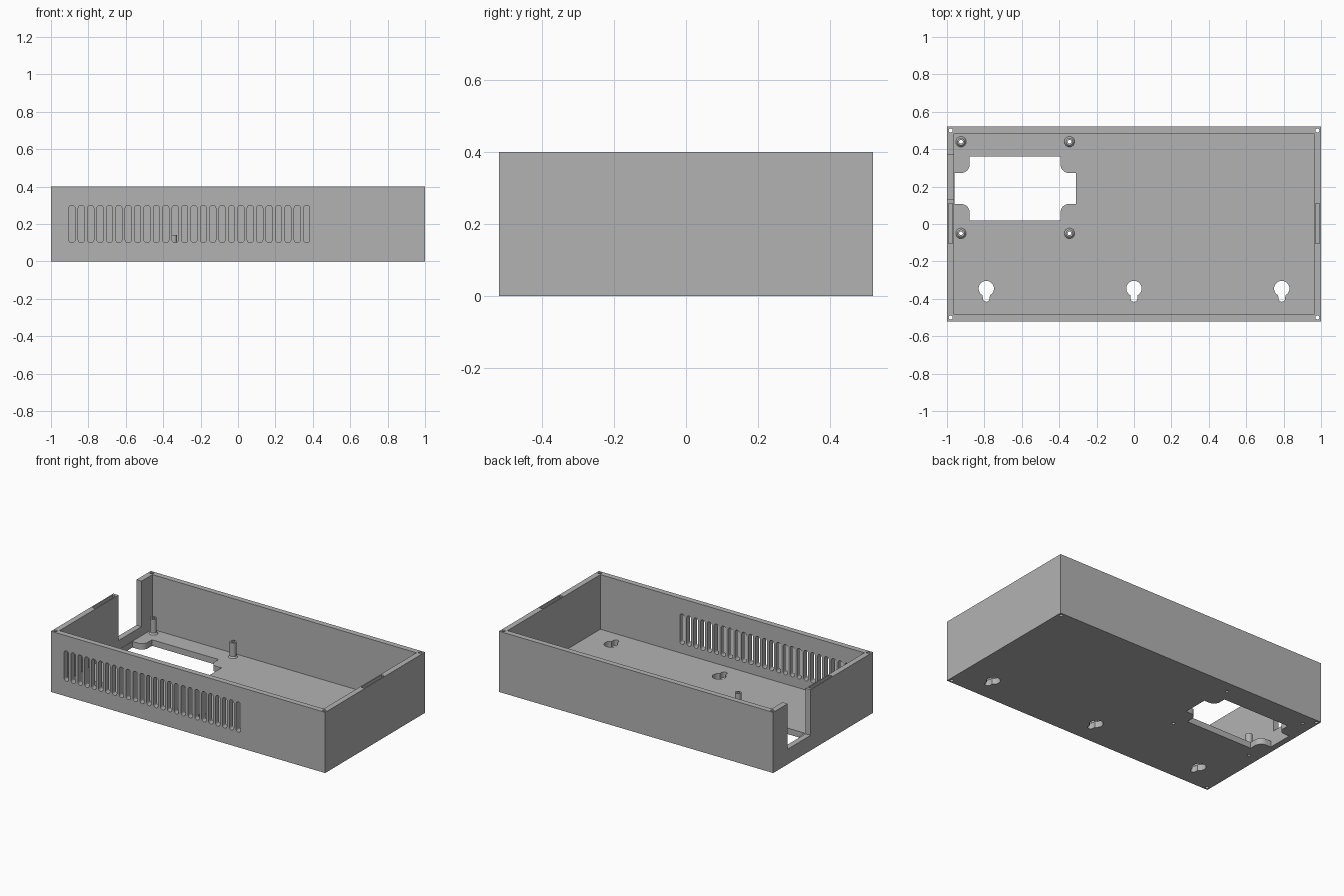
import bpy, bmesh
from math import sin, cos, pi, radians

cube = bpy.data.objects.get("Cube")
if cube:
    bpy.data.objects.remove(cube, do_unlink=True)

W, D, H = 1.0, 0.52, 0.4      # half width, half depth, height
WALL, FLOOR = 0.037, 0.04

grey = bpy.data.materials.new("plain grey")
grey.use_nodes = True
grey.diffuse_color = (0.45, 0.45, 0.45, 1)
grey.node_tree.nodes["Principled BSDF"].inputs["Base Color"].default_value = (0.45, 0.45, 0.45, 1)


def arc(cx, cy, r, a0, a1, n):
    angles = [radians(a0 + (a1 - a0) * i / n) for i in range(n + 1)]
    return [(cx + r * cos(a), cy + r * sin(a)) for a in angles]


def circle(cx, cy, r, n=24):
    return arc(cx, cy, r, 0, 360, n)[:-1]


def rect(x0, x1, y0, y1):
    return [(x0, y0), (x1, y0), (x1, y1), (x0, y1)]


def make(name, bm):
    bmesh.ops.recalc_face_normals(bm, faces=bm.faces)
    mesh = bpy.data.meshes.new(name)
    bm.to_mesh(mesh)
    bm.free()
    mesh.materials.append(grey)
    obj = bpy.data.objects.new(name, mesh)
    bpy.context.collection.objects.link(obj)
    return obj


def prisms(name, outlines, lo, hi, axis="Z"):
    """Extrude each outline from lo to hi along an axis."""
    place = {"X": lambda u, v, w: (w, u, v),
             "Y": lambda u, v, w: (u, w, v),
             "Z": lambda u, v, w: (u, v, w)}[axis]
    bm = bmesh.new()
    for pts in outlines:
        a = [bm.verts.new(place(u, v, lo)) for u, v in pts]
        b = [bm.verts.new(place(u, v, hi)) for u, v in pts]
        bm.faces.new(a)
        bm.faces.new(b)
        for i in range(len(a)):
            j = (i + 1) % len(a)
            bm.faces.new((a[i], a[j], b[j], b[i]))
    return make(name, bm)


def cut(target, outlines, lo, hi, axis="Z"):
    cutter = prisms("cutter", outlines, lo, hi, axis)
    cutter.hide_render = True
    mod = target.modifiers.new("cut", "BOOLEAN")
    mod.operation, mod.solver, mod.object = "DIFFERENCE", "EXACT", cutter
    bpy.context.view_layer.objects.active = target
    bpy.ops.object.modifier_apply(modifier=mod.name)
    bpy.data.objects.remove(cutter, do_unlink=True)


# Open tray
case = prisms("case_tray", [rect(-W, W, -D, D)], 0, H)
cut(case, [rect(-W + WALL, W - WALL, -D + WALL, D - WALL)], FLOOR, H + 0.1)

# Row of rounded ventilation slots in the front wall
r = 0.0165
vents = []
for i in range(26):
    x = -0.888 + 0.0502 * i
    vents.append(arc(x, 0.3 - r, r, 0, 180, 10) + arc(x, 0.1 + r, r, 180, 360, 10))
cut(case, vents, -D - 0.1, -D + WALL + 0.03, "Y")

# Cable notch in the right end wall
cut(case, [rect(0.13, 0.37, 0.1, H + 0.1)], -W - 0.1, -W + WALL + 0.03, "X")

# Cross-shaped floor opening with rounded tabs, mirrored from one quarter
a, b, c, d, r = 0.325, 0.083, 0.243, 0.17, 0.045
quarter = [(a, b)] + arc(c + r, b + r, r, 270, 180, 8) + [(c, d)]
opening = []
for sx, sy in ((1, 1), (-1, 1), (-1, -1), (1, -1)):
    part = [(-0.636 + sx * x, 0.19 + sy * y) for x, y in quarter]
    opening += part if sx * sy > 0 else part[::-1]
cut(case, [opening], -0.1, FLOOR + 0.02)

# Keyhole hangers in the floor
keyholes = [arc(x, -0.345, 0.041, -62, 242, 24) + arc(x, -0.398, 0.018, 180, 360, 10)
            for x in (-0.79, 0, 0.79)]
cut(case, keyholes, -0.1, FLOOR + 0.02)

# Screw holes through the four corners and under the posts
cut(case, [circle(sx * 0.98, sy * 0.5, 0.011, 16) for sx in (-1, 1) for sy in (-1, 1)],
    -0.1, H + 0.1)
posts = [(x, y) for x in (-0.925, -0.345) for y in (-0.05, 0.44)]
cut(case, [circle(x, y, 0.01) for x, y in posts], -0.1, FLOOR + 0.02)

# Latch grooves in the tops of the end walls
grooves = [rect(min(s * 0.97, s * 0.992), max(s * 0.97, s * 0.992), -0.105, 0.11) for s in (-1, 1)]
cut(case, grooves, H - 0.03, H + 0.1)

# Hollow mounting posts with flared feet
profile = [(0.01, FLOOR), (0.028, FLOOR), (0.02, 0.05), (0.02, 0.14), (0.01, 0.14)]
for k, (px, py) in enumerate(posts):
    bm = bmesh.new()
    rings = [[bm.verts.new((x, y, z)) for x, y in circle(px, py, rad)] for rad, z in profile]
    for i, ring in enumerate(rings):
        above = rings[(i + 1) % len(rings)]
        for j in range(len(ring)):
            n = (j + 1) % len(ring)
            bm.faces.new((ring[j], ring[n], above[n], above[j]))
    make("mounting_post_%d" % (k + 1), bm)

# Smooth the round walls, keep the edges sharp
bpy.ops.object.select_all(action="DESELECT")
for obj in bpy.context.collection.objects:
    if obj.type == "MESH" and obj.name.startswith(("case", "mounting")):
        obj.select_set(True)
        bpy.context.view_layer.objects.active = obj
bpy.ops.object.shade_smooth_by_angle(angle=radians(30))
